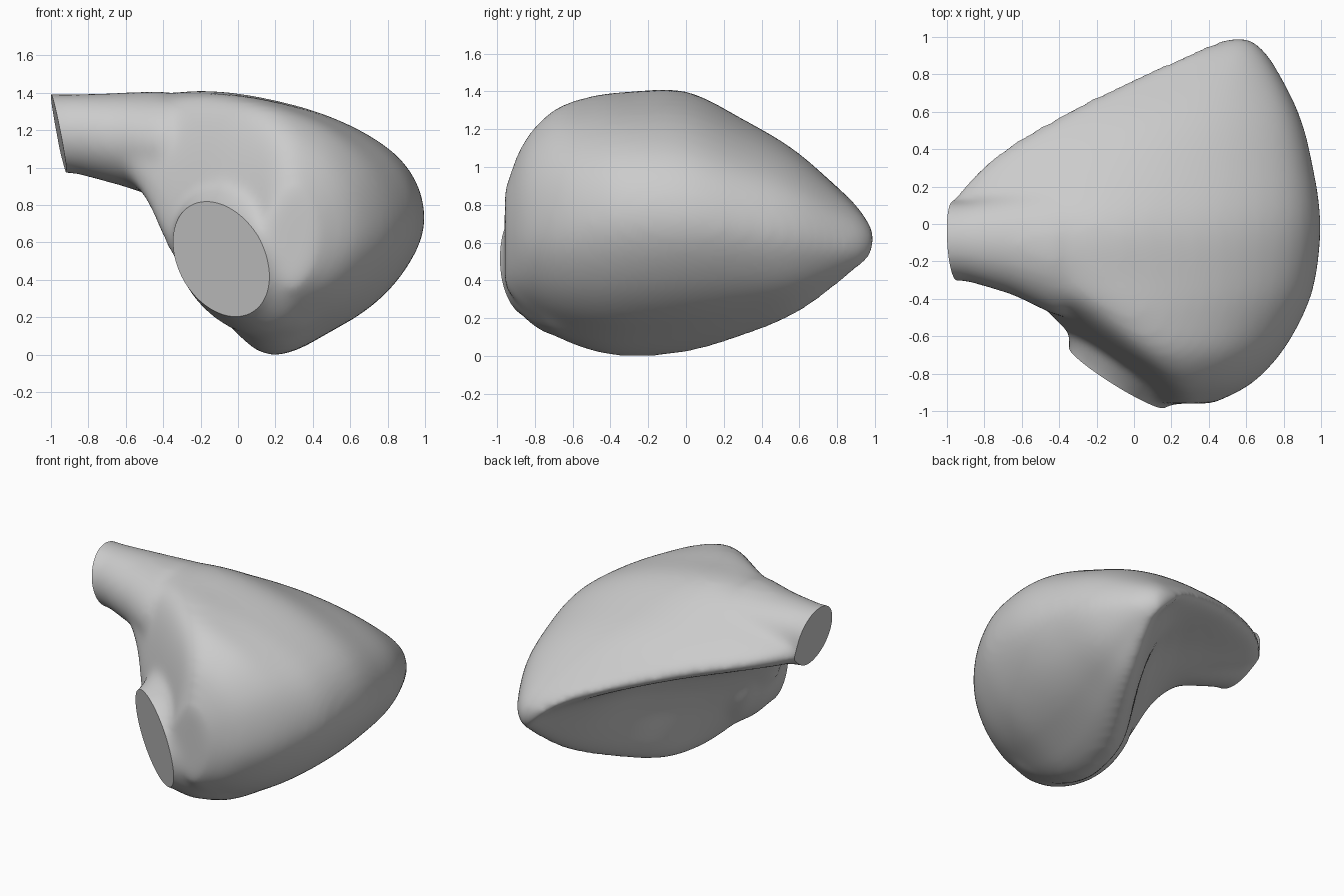
import bpy, bmesh, math
from mathutils import Vector, Matrix

if "Cube" in bpy.data.objects:
    bpy.data.objects.remove(bpy.data.objects["Cube"])


def spline(p, q, r, s, t):
    return 0.5 * (2*q + (r - p)*t + (2*p - 5*q + 4*r - s)*t*t + (3*q - p - 3*r + s)*t**3)


def loft(rings):
    bm = bmesh.new()
    vs = [[bm.verts.new(p) for p in ring] for ring in rings]
    n = len(vs[0])
    for a, b in zip(vs, vs[1:]):
        for i in range(n):
            bm.faces.new((a[i], a[(i+1) % n], b[(i+1) % n], b[i]))
    bm.faces.new(vs[0])
    bm.faces.new(vs[-1])
    bmesh.ops.recalc_face_normals(bm, faces=bm.faces)
    me = bpy.data.meshes.new("loft")
    bm.to_mesh(me)
    bm.free()
    ob = bpy.data.objects.new("loft", me)
    bpy.context.collection.objects.link(ob)
    return ob


# Crescent sections: y, then x,z of left edge, top, right, bottom, inner hollow
S = [
    (.995, .47, .62, .53, .66, .61, .59, .56, .54, .51, .58),
    (.9, .25, .79, .43, .79, .72, .58, .6, .46, .47, .62),
    (.6, -.37, .99, .05, 1.07, .88, .65, .48, .25, .2, .71),
    (.3, -.83, 1.08, -.2, 1.25, .96, .7, .31, .13, .03, .74),
    (0, -.99, 1.1, -.35, 1.39, 1.0, .73, .15, .045, -.14, .7),
    (-.3, -.7, 1.12, -.28, 1.39, .97, .73, .1, .02, -.3, .64),
    (-.5, -.4, .98, -.13, 1.36, .9, .7, .1, .045, -.38, .58),
    (-.7, -.12, .95, .08, 1.29, .78, .66, .14, .12, -.17, .5),
    (-.86, .08, .8, .22, 1.12, .62, .64, .24, .25, .05, .5),
    (-.96, .15, .7, .28, .88, .42, .63, .28, .36, .15, .5),
]


def section(row):
    y = row[0]
    L, T, R, B, I = [Vector((row[i], y, row[i+1])) for i in range(1, 11, 2)]
    # rounded quarters from top to right and from right to bottom
    angles = (math.pi/6, math.pi/3)
    o, q = Vector((T.x, y, R.z)), Vector((B.x, y, R.z))
    keys = [L, T] + [o + ((T - o)*math.cos(u) + (R - o)*math.sin(u))*1.02 for u in angles] + [R]
    keys += [q + ((R - q)*math.cos(u) + (B - q)*math.sin(u))*.96 for u in angles] + [B, I]
    n = len(keys)
    return [spline(keys[i-1], keys[i], keys[(i+1) % n], keys[(i+2) % n], k/5)
            for i in range(n) for k in range(5)]


# Main hollow-backed body
rows = []
for i in range(len(S) - 1):
    quad = [S[max(0, min(len(S)-1, i+d))] for d in (-1, 0, 1, 2)]
    for k in range(4):
        rows.append([spline(*c, k/4) for c in zip(*quad)])
rows.append(S[-1])
body = loft([section(r) for r in rows])
body.name = "crescent_chamber"


def tube(stations, lean=0):
    rings = []
    for c, d, a, b in stations:
        d = Vector(d).normalized()
        s = d.cross(Vector((0, 0, 1))).normalized()
        u = s.cross(d)
        rings.append([Vector(c) + s*a*(math.cos(t*math.tau/32) + lean*math.sin(t*math.tau/32))
                      + u*b*math.sin(t*math.tau/32) for t in range(32)])
    return loft(rings)


# Upper outlet and front inlet tubes
outlet_dir, inlet_dir = Vector((-.98, -.05, -.19)), Vector((-.55, -.82, -.14))
outlet_c, inlet_c = Vector((-.96, -.09, 1.19)), Vector((-.09, -.82, .51))
tubes = [
    tube([((-1.12, -.09, 1.19), (-1, 0, -.15), .21, .215),
          ((-.9, -.09, 1.18), (-1, 0, -.15), .215, .215),
          ((-.65, -.1, 1.15), (-1, 0, -.1), .28, .25),
          ((-.4, -.13, 1.12), (-1, 0, 0), .37, .29),
          ((-.1, -.15, 1.05), (-1, 0, .2), .3, .2)]),
    tube([(inlet_c + Vector((-.55, -.83, 0))*o, inlet_dir, r, r*1.05)
          for o, r in ((.1, .26), (0, .295), (-.06, .335), (-.13, .38), (-.3, .42), (-.5, .36))],
         lean=.22),
]


def bake(ob):
    dg = bpy.context.evaluated_depsgraph_get()
    me = bpy.data.meshes.new_from_object(ob.evaluated_get(dg))
    ob.modifiers.clear()
    ob.data = me


# Fuse the three parts into one skin
bm = bmesh.new()
for ob in [body] + tubes:
    bm.from_mesh(ob.data)
bm.to_mesh(body.data)
bm.free()
for ob in tubes:
    bpy.data.objects.remove(ob)
m = body.modifiers.new("fuse", 'REMESH')
m.mode = 'VOXEL'
m.voxel_size = .025
m = body.modifiers.new("soften", 'SMOOTH')
m.factor = .5
m.iterations = 20
bake(body)

# Trim the tube mouths flat
cutters = []
for c, d in ((outlet_c, outlet_dir), (inlet_c, inlet_dir)):
    bpy.ops.mesh.primitive_cube_add(size=.8)
    cut = bpy.context.object
    cut.name = "mouth_cutter"
    cut.hide_render = True
    d = d.normalized()
    cut.matrix_world = Matrix.Translation(c + d*.4) @ d.to_track_quat('Z', 'Y').to_matrix().to_4x4()
    b = body.modifiers.new("trim", 'BOOLEAN')
    b.operation = 'DIFFERENCE'
    b.solver = 'EXACT'
    b.object = cut
    cutters.append(cut)
bpy.context.view_layer.update()
bake(body)
for cut in cutters:
    bpy.data.objects.remove(cut)

bpy.ops.object.select_all(action='DESELECT')
body.select_set(True)
bpy.context.view_layer.objects.active = body
bpy.ops.object.shade_smooth_by_angle(angle=math.radians(35))
